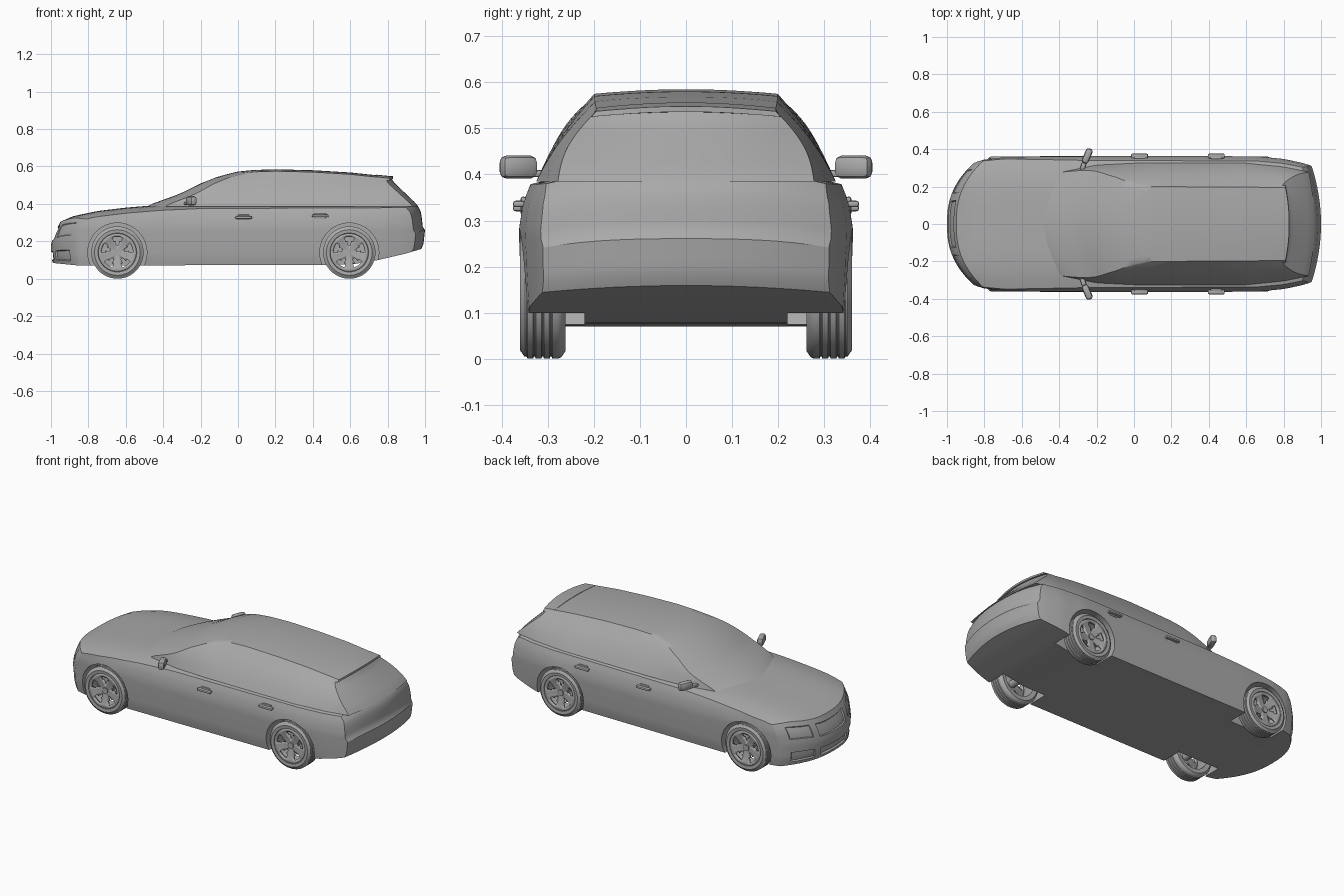
import bpy, bmesh, math
from mathutils import Matrix

cube = bpy.data.objects.get("Cube")
if cube:
    bpy.data.objects.remove(cube)

paint = bpy.data.materials.new("plain_grey")
paint.use_nodes = True
GREY = (0.4, 0.4, 0.4, 1)
paint.diffuse_color = GREY
paint.node_tree.nodes["Principled BSDF"].inputs["Base Color"].default_value = GREY


def table(t, *points):
    """Piecewise linear lookup."""
    if t <= points[0][0]:
        return points[0][1]
    for (a, p), (b, q) in zip(points, points[1:]):
        if t <= b:
            return p + (q - p) * (t - a) / (b - a)
    return points[-1][1]


def add(name, bm):
    mesh = bpy.data.meshes.new(name)
    bmesh.ops.recalc_face_normals(bm, faces=bm.faces)
    bm.to_mesh(mesh)
    bm.free()
    mesh.materials.append(paint)
    ob = bpy.data.objects.new(name, mesh)
    bpy.context.collection.objects.link(ob)
    return ob


def shell(n, shape):
    """Gridded box whose points are placed by shape(u, v, w); v runs -1 to 1."""
    bm, verts, faces = bmesh.new(), {}, {}

    def vert(key):
        if key not in verts:
            u, v, w = (key[a] / n[a] for a in range(3))
            verts[key] = bm.verts.new(shape(u, 2 * v - 1, w))
        return verts[key]

    for axis in range(3):
        p, q = [a for a in range(3) if a != axis]
        for side in (0, n[axis]):
            for i in range(n[p]):
                for j in range(n[q]):
                    loop = []
                    for di, dj in ((0, 0), (1, 0), (1, 1), (0, 1)):
                        key = [0, 0, 0]
                        key[axis], key[p], key[q] = side, i + di, j + dj
                        loop.append(vert(tuple(key)))
                    faces[axis, side, i, j] = bm.faces.new(loop)
    bmesh.ops.recalc_face_normals(bm, faces=bm.faces)
    return bm, faces


def cylinder(radius, x, y0, y1, z, segments=48):
    bm = bmesh.new()
    bmesh.ops.create_cone(bm, cap_ends=True, segments=segments, radius1=radius, radius2=radius,
                          depth=abs(y1 - y0),
                          matrix=Matrix.Translation((x, (y0 + y1) / 2, z)) @ Matrix.Rotation(math.pi / 2, 4, 'X'))
    return bm


# Lower body: bowed nose and tail, tapering plan, rounded flanks
def body_shape(u, v, w):
    nose = table(w, (0, -.99), (.2, -1), (.55, -1), (.8, -.985), (1, -.95))
    tail = table(w, (0, .98), (.1, .992), (.42, 1), (.5, .988), (.8, .98), (.92, .97), (1, .95))
    base = nose + (tail - nose) * u
    front = .14 * max(0, 1 - u / .2) ** 2
    rear = .05 * max(0, 1 - (1 - u) / .1) ** 2
    x = base + front * abs(v) ** 2.5 - rear * v * v
    edge = base + front - rear
    low = table(x, (-1, .085), (-.85, .07), (.6, .075), (.75, .1), (.9, .135), (1, .165))
    top = table(x, (-1, .26), (-.95, .305), (-.88, .335), (-.75, .362), (-.6, .38), (-.42, .395),
                (-.2, .405), (.9, .41), (.97, .395))
    z = low + (top - .03 * v ** 4 - low) * w
    half = table(z, (.07, .345), (.12, .355), (.2, .36), (.28, .363), (.34, .353), (.38, .337), (.41, .315))
    plan = table(edge, (-.86, .9), (-.8, .95), (-.7, .985), (-.5, 1), (.65, 1), (.8, .96), (.9, .9), (.97, .84))
    return x, v * half * plan, z


bm, panel = shell((60, 16, 12), body_shape)


def recess(columns, rows, depth):
    bmesh.ops.inset_region(bm, faces=[panel[0, 0, i, j] for i in columns for j in rows],
                           thickness=.004, depth=-depth)


# Upper grille, lower intake, corner intakes and headlights
recess(range(5, 11), range(8, 11), .008)
recess(range(5, 11), range(1, 4), .01)
for columns in (range(1, 4), range(12, 15)):
    recess(columns, range(1, 4), .008)
    recess(columns, range(8, 11), .003)
body = add("lower_body", bm)

AXLES = {"nose": -.645, "tail": .595}
SIDES = {"front": -1, "back": 1}
HUB = .14

# Wheel arches
for x in AXLES.values():
    for s in SIDES.values():
        cutter = add("arch_cutter", cylinder(.158, x, s * .22, s * .5, HUB))
        cutter.hide_render = True
        cut = body.modifiers.new("arch", 'BOOLEAN')
        cut.object, cut.operation, cut.solver = cutter, 'DIFFERENCE', 'EXACT'
        bpy.context.view_layer.objects.active = body
        bpy.ops.object.modifier_apply(modifier=cut.name)
        bpy.data.objects.remove(cutter)


# Cabin: windscreen, roof, side glass and tailgate glass
def roof_height(x):
    return table(x, (0, .573), (.08, .581), (.2, .585), (.4, .58), (.6, .568), (.82, .545))


def cabin_shape(u, v, w):
    def along(h):
        nose = table(h, (0, -.49), (.08, -.46), (.37, -.31), (.66, -.2), (.87, -.1), (1, 0))
        tail = table(h, (0, .965), (.15, .945), (.8, .835), (1, .815))
        x = nose + (tail - nose) * u
        return x + .1 * (1 - .5 * h) * v * v * (1 - u) ** 4 - .03 * v * v * u ** 6
    x = along(w)
    low = table(x, (-.4, .275), (-.2, .315), (0, .325), (.6, .325), (.8, .305), (.95, .275))
    high = table(x, (-.1, .215), (.05, .2), (.6, .198), (.82, .193))
    half = low + (high - low) * w + .012 * math.sin(math.pi * w)
    z = .385 + (roof_height(along(1)) - .01 * v * v - .385) * w
    return x, v * half, z


add("cabin", shell((40, 14, 12), cabin_shape)[0])


# Spoiler over the tailgate glass
def spoiler_shape(u, v, w):
    x = .74 + .09 * u - .02 * v * v * u
    z = roof_height(x) - .012 * v * v + .003 - (1 - w) * (.012 + .008 * (1 - u))
    return x, v * (.195 + .012 * (1 - w)), z


add("roof_spoiler", shell((6, 14, 1), spoiler_shape)[0])


# Wheels: lathed grooved tyre, dished rim with five windows, hub and axle
def tyre(x, s):
    profile = [(.098, .345), (.098, .265), (.124, .262), (.136, .27)]
    for k in range(4):
        y = .278 + k * .018
        profile += [(.14, y), (.14, y + .012), (.135, y + .014), (.135, y + .016)]
    profile += [(.136, .35), (.122, .36), (.104, .358)]
    bm = bmesh.new()
    ring = [bm.verts.new((x + r, s * y, HUB)) for r, y in profile]
    edges = [bm.edges.new((a, b)) for a, b in zip(ring, ring[1:] + ring[:1])]
    bmesh.ops.spin(bm, geom=ring + edges, cent=(x, 0, HUB), axis=(0, 1, 0), angle=2 * math.pi, steps=48)
    bmesh.ops.remove_doubles(bm, verts=bm.verts, dist=.0001)
    return bm


def rim(x, s):
    rings = [(.012, .336), (.04, .338), (.062, .344), (.086, .348), (.102, .354)]
    windows = {1: (3, 4), 2: (2, 3, 4, 5)}
    count = 40
    bm = bmesh.new()
    grid = []
    for r, y in rings:
        angles = [math.radians(54) + 2 * math.pi * k / count for k in range(count)]
        grid.append([bm.verts.new((x + r * math.cos(a), s * y, HUB + r * math.sin(a))) for a in angles])
    for i in range(len(rings) - 1):
        for k in range(count):
            if k % 8 not in windows.get(i, ()):
                n = (k + 1) % count
                bm.faces.new((grid[i][k], grid[i][n], grid[i + 1][n], grid[i + 1][k]))
    bm.faces.new(grid[0])
    return bm


for end, x in AXLES.items():
    for side, s in SIDES.items():
        label = end + "_" + side
        add(label + "_tyre", tyre(x, s))
        disc = add(label + "_rim", rim(x, s))
        solid = disc.modifiers.new("thickness", 'SOLIDIFY')
        solid.thickness, solid.offset = .014, 0
        add(label + "_hub", cylinder(.018, x, s * .32, s * .35, HUB, 20))
        add(label + "_axle", cylinder(.022, x, s * .2, s * .335, HUB, 20))


# Rounded blocks: mirrors and door handles
def block(name, centre, size, turn, bevel):
    bm = bmesh.new()
    bmesh.ops.create_cube(bm, size=1, matrix=Matrix.Translation(centre) @ Matrix.Rotation(turn, 4, 'Z')
                          @ Matrix.Diagonal((*size, 1)))
    bmesh.ops.bevel(bm, geom=bm.edges[:], offset=bevel, segments=2, affect='EDGES', profile=.5)
    return add(name, bm)


for side, s in SIDES.items():
    block(side + "_mirror", (-.25, s * .364, .416), (.038, .084, .05), -s * .4, .015)
    block(side + "_mirror_stalk", (-.27, s * .315, .402), (.025, .06, .016), -s * .3, .006)
    for door, x, z in (("nose", .03, .327), ("tail", .44, .336)):
        block(f"{side}_{door}_door_handle", (x, s * .363, z), (.09, .026, .014), 0, .006)
        block(f"{side}_{door}_handle_cup", (x, s * .353, z), (.06, .012, .032), 0, .005)

# Smooth shading with crisp edges
bpy.ops.object.select_all(action='DESELECT')
for ob in bpy.context.collection.objects:
    if ob.type == 'MESH' and ob.data.materials and ob.data.materials[0] == paint:
        ob.select_set(True)
        bpy.context.view_layer.objects.active = ob
bpy.ops.object.shade_smooth_by_angle(angle=math.radians(32))
